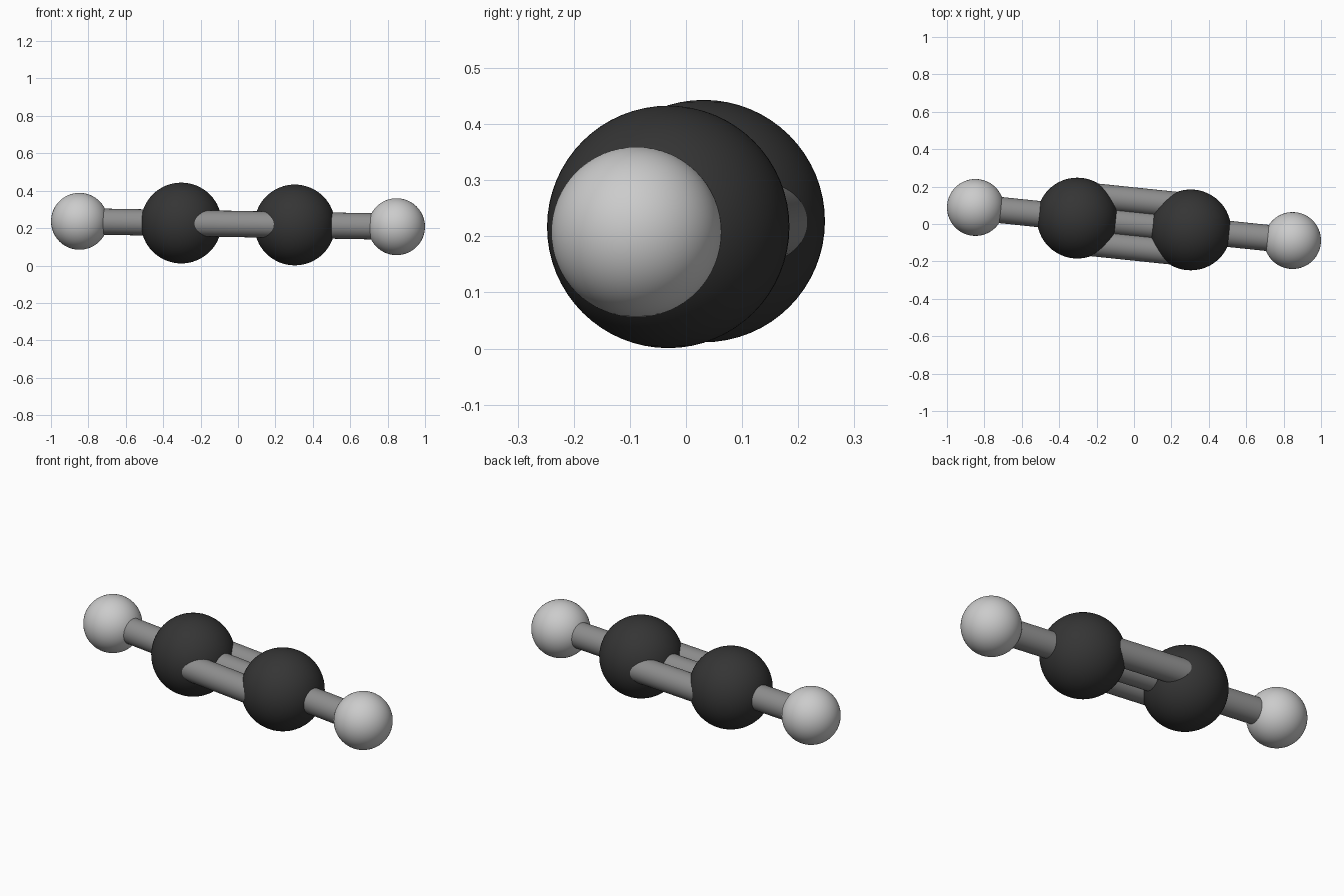
import bpy
from mathutils import Vector

if "Cube" in bpy.data.objects:
    bpy.data.objects.remove(bpy.data.objects["Cube"])

CENTRE = Vector((0, 0, 0.222))
AXIS = Vector((0.848, -0.0885, -0.0145)).normalized()   # line through all four atoms
SIDE = AXIS.cross(Vector((0, 0, 1))).normalized()       # spread of the triple bond
D_CARBON, D_HYDROGEN = 0.305, 0.8525
R_CARBON, R_HYDROGEN, R_BOND = 0.216, 0.152, 0.07


def material(name, value):
    m = bpy.data.materials.new(name)
    m.diffuse_color = (value, value, value, 1)
    m.use_nodes = True
    m.node_tree.nodes["Principled BSDF"].inputs["Base Color"].default_value = m.diffuse_color
    return m


DARK = material("dark", 0.035)
GREY = material("bond_grey", 0.27)
PALE = material("pale", 0.6)


def finish(name, mat):
    ob = bpy.context.object
    ob.name = name
    ob.data.materials.append(mat)
    bpy.ops.object.shade_smooth_by_angle()
    return ob


def atom(name, distance, radius, mat):
    bpy.ops.mesh.primitive_uv_sphere_add(segments=64, ring_count=32, radius=radius,
                                         location=CENTRE + AXIS * distance)
    finish(name, mat)


def bond(name, start, end, offset=0.0):
    bpy.ops.mesh.primitive_cylinder_add(
        vertices=48, radius=R_BOND, depth=abs(end - start),
        location=CENTRE + AXIS * (start + end) / 2 + SIDE * offset)
    ob = finish(name, GREY)
    ob.rotation_euler = AXIS.to_track_quat('Z', 'Y').to_euler()


# atoms and single bonds on each end
for label, s in (("left", -1), ("right", 1)):
    atom(f"carbon_{label}", s * D_CARBON, R_CARBON, DARK)
    atom(f"hydrogen_{label}", s * D_HYDROGEN, R_HYDROGEN, PALE)
    bond(f"single_bond_{label}", s * D_CARBON, s * D_HYDROGEN)

# three parallel bonds between the carbons
for label, offset in (("front", 0.125), ("middle", 0.0), ("back", -0.125)):
    bond(f"triple_bond_{label}", -D_CARBON, D_CARBON, offset)
